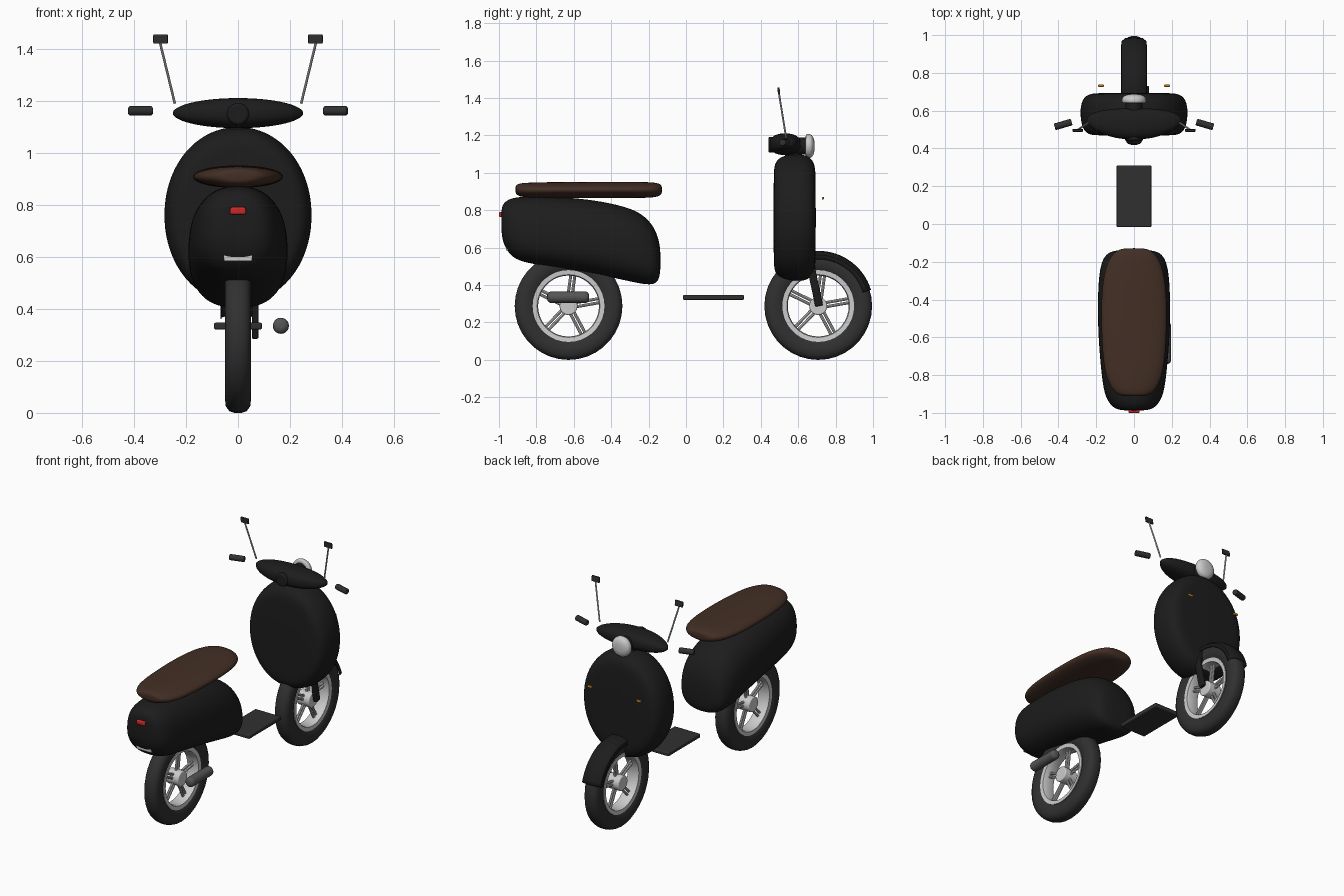
import bpy, bmesh
from math import sin, cos, pi, radians
from mathutils import Vector, Matrix

if "Cube" in bpy.data.objects:
    bpy.data.objects.remove(bpy.data.objects["Cube"])


def mat(name, r, g, b):
    m = bpy.data.materials.new(name)
    m.diffuse_color = (r, g, b, 1)
    m.use_nodes = True
    m.node_tree.nodes["Principled BSDF"].inputs["Base Color"].default_value = m.diffuse_color
    return m


BLACK = mat("black_paint", .012, .012, .012)
RUBBER = mat("rubber", .03, .03, .03)
BROWN = mat("brown_leather", .055, .028, .018)
METAL = mat("metal", .6, .6, .6)
STEEL = mat("dark_steel", .09, .09, .09)
WHITE = mat("light_grey", .75, .75, .72)
RED = mat("red", .6, .02, .02)
AMBER = mat("amber", .8, .35, .02)


def finish(bm, name, m):
    bmesh.ops.recalc_face_normals(bm, faces=bm.faces[:])
    me = bpy.data.meshes.new(name)
    bm.to_mesh(me)
    bm.free()
    ob = bpy.data.objects.new(name, me)
    bpy.context.collection.objects.link(ob)
    me.materials.append(m)
    bpy.ops.object.select_all(action='DESELECT')
    bpy.context.view_layer.objects.active = ob
    ob.select_set(True)
    bpy.ops.object.shade_smooth_by_angle(angle=radians(40))
    return ob


def spow(v, p):
    return (abs(v) ** p) * (1 if v >= 0 else -1)


def loft(name, m, axis, stations, exponent=2.3, n=24, mid=0.5):
    """Stations: (position, centre_a, half_a, low_b, high_b); b is z or y."""
    bm = bmesh.new()
    rings = []
    for p, ca, ha, lo, hi in stations:
        ring = []
        zc = lo + (hi - lo) * mid
        for i in range(n):
            t = 2 * pi * i / n
            a = ca + ha * spow(cos(t), 2 / exponent)
            s = spow(sin(t), 2 / exponent)
            b = zc + s * ((hi - zc) if s > 0 else (zc - lo))
            ring.append(bm.verts.new((a, p, b) if axis == 'y' else (p, a, b)))
        rings.append(ring)
    for r, q in zip(rings, rings[1:]):
        for i in range(n):
            bm.faces.new((r[i], r[(i + 1) % n], q[(i + 1) % n], q[i]))
    bm.faces.new(rings[0])
    bm.faces.new(rings[-1])
    ob = finish(bm, name, m)
    s = ob.modifiers.new("smooth", 'SUBSURF')
    s.levels = s.render_levels = 2
    return ob


def revolve(name, m, profile, y, z, a0=0, a1=360, n=36, closed=True):
    """Spin an (x, radius) profile about a crosswise axle."""
    bm = bmesh.new()
    full = a1 - a0 == 360
    rings = []
    for i in range(n if full else n + 1):
        t = radians(a0 + (a1 - a0) * i / n)
        rings.append([bm.verts.new((x, y + r * cos(t), z + r * sin(t))) for x, r in profile])
    k = len(profile)
    for i in range(n):
        r, q = rings[i], rings[(i + 1) % len(rings)]
        for j in range(k if closed else k - 1):
            bm.faces.new((r[j], r[(j + 1) % k], q[(j + 1) % k], q[j]))
    return finish(bm, name, m)


def rod(name, m, a, b, r, bevel=0, n=16):
    a, b = Vector(a), Vector(b)
    d = b - a
    bm = bmesh.new()
    M = Matrix.Translation((a + b) / 2) @ d.to_track_quat('Z', 'Y').to_matrix().to_4x4()
    bmesh.ops.create_cone(bm, cap_ends=True, segments=n, radius1=r, radius2=r, depth=d.length, matrix=M)
    ob = finish(bm, name, m)
    if bevel:
        add_bevel(ob, bevel)
    return ob


def add_bevel(ob, w):
    b = ob.modifiers.new("bevel", 'BEVEL')
    b.width, b.segments = w, 3


def box(name, m, c, size, bevel=.004, rot=0):
    bm = bmesh.new()
    bmesh.ops.create_cube(bm, size=1, matrix=Matrix.Translation(c) @ Matrix.Rotation(rot, 4, 'X')
                          @ Matrix.Diagonal((*size, 1)))
    ob = finish(bm, name, m)
    add_bevel(ob, bevel)
    return ob


# Wheels: tyre, rim, hub and five twin spokes
R = .288
half = [(.034, .186), (.046, .205), (.05, .235), (.047, .262), (.034, .281), (.014, R)]
tyre = half + [(-x, r) for x, r in reversed(half)]
rim = [(.04, .168), (.042, .192), (-.042, .192), (-.04, .168), (-.025, .163), (.025, .163)]
for label, y in (("rear", -.628), ("front", .707)):
    revolve(label + "_tyre", RUBBER, tyre, y, R)
    revolve(label + "_rim", METAL, rim, y, R)
    rod(label + "_hub", METAL, (-.045, y, R), (.045, y, R), .048, .006, 24)
    for i in range(5):
        t = radians(10 + 72 * i)
        for s in (-.011, .011):
            off = Vector((0, -sin(t), cos(t))) * s
            d = Vector((0, cos(t), sin(t)))
            c = Vector((0, y, R)) + off
            rod(f"{label}_spoke", METAL, c + d * .035, c + d * .17, .008, 0, 8)

# Rear body shell
body = [(-.988, .06, .69, .80), (-.978, .105, .62, .84), (-.94, .14, .555, .865), (-.88, .163, .522, .875),
        (-.75, .178, .50, .875), (-.6, .19, .48, .868), (-.45, .194, .452, .85), (-.3, .19, .418, .815),
        (-.22, .178, .402, .772), (-.17, .158, .402, .71), (-.145, .125, .425, .645), (-.136, .065, .48, .58)]
loft("rear_body", BLACK, 'y', [(y, 0, h, a, b) for y, h, a, b in body], 2.4, mid=.42)

# Seat
seat = [(-.912, .05, .895, .925), (-.905, .085, .88, .94), (-.87, .125, .868, .947), (-.78, .16, .865, .95),
        (-.6, .174, .865, .952), (-.4, .176, .865, .952), (-.26, .162, .865, .952), (-.175, .13, .867, .95),
        (-.138, .09, .877, .942), (-.128, .05, .892, .928)]
loft("seat", BROWN, 'y', [(y, 0, h, a, b) for y, h, a, b in seat], 2.1)

# Front leg shield: an oval slab with soft edges
shield = [(.468, .7), (.474, .85), (.5, .95), (.56, 1.0), (.63, .995), (.672, .93), (.689, .82), (.694, .66)]
loft("leg_shield", BLACK, 'y', [(y, 0, .286 * s, .76 - .343 * s, .76 + .343 * s) for y, s in shield], 2.05, n=32)

# Handlebar housing, swept forward at its ends
bars = []
for i in range(-6, 7):
    u = sin(i / 6 * pi / 2) * .995
    w = (1 - u * u) ** .5
    bars.append((.252 * u, .53 + .02 * u * u, .085 * w, 1.153 - .059 * w, 1.153 + .059 * w))
loft("handlebar_housing", BLACK, 'x', bars, 2.4)
rod("instrument_pod", BLACK, (0, .44, 1.15), (0, .52, 1.15), .042, .01, 24)

# Headlight: short drum with a domed lens
rod("headlight_neck", BLACK, (0, .58, 1.143), (0, .65, 1.143), .045, 0, 24)
lens = [(.638, .058), (.645, .066), (.67, .065), (.683, .045), (.688, .02)]
loft("headlight", WHITE, 'y', [(y, 0, r, 1.143 - r, 1.143 + r) for y, r in lens], 2)

# Grips, mirrors and indicators on both sides
for side, s in (("left", -1), ("right", 1)):
    rod(side + "_grip", RUBBER, (.33 * s, .54, 1.162), (.42 * s, .514, 1.162), .018, .005)
    rod(side + "_mirror_stem", METAL, (.243 * s, .535, 1.19), (.3 * s, .497, 1.425), .005, 0, 8)
    box(side + "_mirror", RUBBER, (.298 * s, .496, 1.438), (.056, .012, .036), .004, .12)
    box(side + "_indicator", AMBER, (.175 * s, .732, .865), (.032, .012, .014), .004)

# Floorboard
box("floorboard", RUBBER, (0, .147, .334), (.184, .326, .026), .006)

# Front fender and single fork leg
fp = [(.066, .25), (.064, .272), (.045, .288), (0, .293), (-.045, .288), (-.064, .272), (-.066, .25)]
fender = revolve("front_fender", BLACK, fp, .707, R, 17, 115, 20, False)
sol = fender.modifiers.new("thickness", 'SOLIDIFY')
sol.thickness, sol.offset = .004, 0
box("fork_leg", BLACK, (.066, .683, .425), (.026, .042, .28), .006, .21)
rod("steering_column", BLACK, (0, .57, 1.05), (0, .57, 1.13), .04)

# Exhaust
rod("exhaust", STEEL, (.165, -.742, .335), (.165, -.518, .335), .031, .02, 20)

# Tail light and rear plate
box("tail_light", RED, (0, -.985, .777), (.06, .03, .028), .007)
box("rear_plate", WHITE, (0, -.957, .61), (.108, .012, .052), .002)
